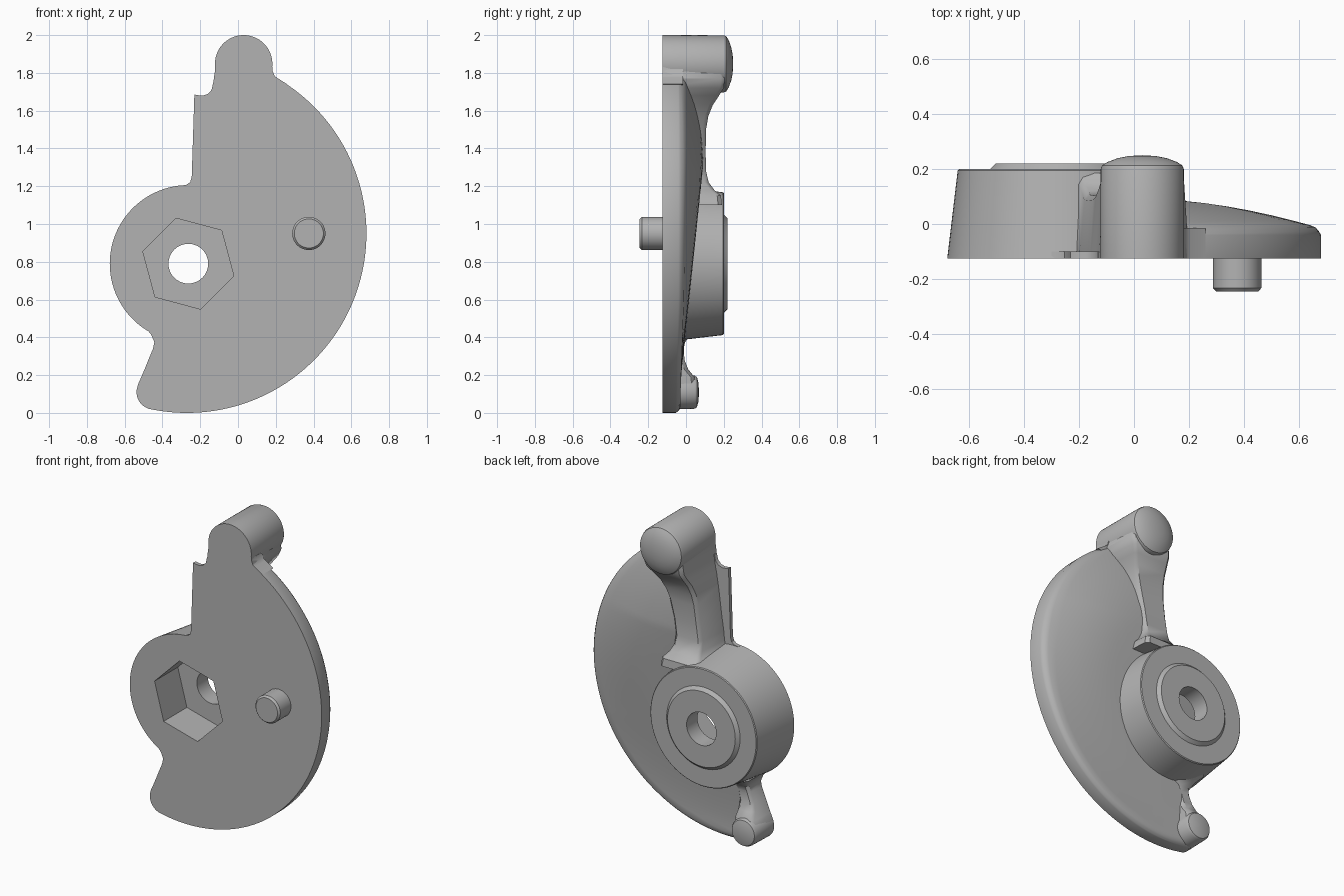
import bpy, bmesh, math
from mathutils import Vector

if "Cube" in bpy.data.objects:
    bpy.data.objects.remove(bpy.data.objects["Cube"], do_unlink=True)

FRONT = -0.125                      # flat front plane
HUB = (-0.263, 0.79)                # hub axis (x, z)
DISC, DISC_R = (-0.27, 0.95), 0.95  # centre and radius of the round rim

grey = bpy.data.materials.new("plain grey")
grey.use_nodes = True
grey.diffuse_color = (0.45, 0.45, 0.45, 1)
grey.node_tree.nodes["Principled BSDF"].inputs["Base Color"].default_value = (0.45, 0.45, 0.45, 1)


def loft(name, sections, wrap=False, angle=35):
    """Skin closed sections of equal point count; cap the ends unless wrapped."""
    bm = bmesh.new()
    rings = [[bm.verts.new(p) for p in s] for s in sections]
    n = len(rings[0])
    for i in range(len(rings) if wrap else len(rings) - 1):
        a, b = rings[i], rings[(i + 1) % len(rings)]
        for j in range(n):
            k = (j + 1) % n
            bm.faces.new((a[j], a[k], b[k], b[j]))
    if not wrap:
        bm.faces.new(rings[0])
        bm.faces.new(rings[-1])
    bmesh.ops.remove_doubles(bm, verts=bm.verts, dist=1e-5)
    bmesh.ops.recalc_face_normals(bm, faces=bm.faces)
    mesh = bpy.data.meshes.new(name)
    bm.to_mesh(mesh)
    bm.free()
    ob = bpy.data.objects.new(name, mesh)
    bpy.context.collection.objects.link(ob)
    mesh.materials.append(grey)
    smooth(ob, angle)
    return ob


def smooth(ob, angle=35):
    bpy.ops.object.select_all(action='DESELECT')
    ob.select_set(True)
    bpy.context.view_layer.objects.active = ob
    bpy.ops.object.shade_smooth_by_angle(angle=math.radians(angle))


def lathe(name, centre, profile, steps=96):
    """Spin an (r, y) profile about an axis along y."""
    turns = [2 * math.pi * i / steps for i in range(steps)]
    return loft(name, [[(centre[0] + r * math.cos(t), y, centre[1] + r * math.sin(t))
                        for r, y in profile] for t in turns], wrap=True)


def prism(name, points, y0, y1):
    return loft(name, [[(x, y, z) for x, z in points] for y in (y0, y1)])


def arm(name, stations, draft):
    """Drafted bar running in z from (x_left, x_right, z, y_back) stations."""
    out = []
    for xl, xr, z, y in stations:
        m = min(0.02, (y - FRONT) * 0.15)
        out.append([(xl, FRONT, z), (xr, FRONT, z),
                    (xr - draft, y - m, z), (xr - draft - m, y, z),
                    (xl + draft + m, y, z), (xl + draft, y - m, z)])
    return loft(name, out, angle=40)


def along(path, t):
    """Point at fraction t of a polyline's length."""
    lengths = [(b - a).length for a, b in zip(path, path[1:])]
    want = t * sum(lengths)
    for a, b, l in zip(path, path[1:], lengths):
        if want <= l:
            return a.lerp(b, want / l)
        want -= l
    return path[-1].copy()


# Crescent plate: domed back that gets lower towards the bottom
def back_height(p):
    d = DISC_R - (p - Vector(DISC)).length
    s = 1 - (1 - min(max(d, 0) / 0.5, 1)) ** 2
    top = -0.035 + 0.125 * min(max((p.y - 0.1) / 1.2, 0), 1)
    rim = -0.03 + 0.015 * min(p.y / 0.6, 1)
    drop = 0.025 * (1 - min(max(d, 0) / 0.03, 1)) ** 2
    return rim + (top - rim) * s - drop


inner = [Vector((0.0, 1.74)), Vector((-0.1, 1.2))]
for i in range(19):
    a = math.radians(70 - 10 * i)
    inner.append(Vector((HUB[0] + 0.33 * math.cos(a), HUB[1] + 0.33 * math.sin(a))))
inner += [Vector((-0.42, 0.3)), Vector((-0.47, 0.12))]

sections = []
for i in range(97):
    t = i / 96
    a = math.radians(60.5 - 163 * t)
    rim = Vector(DISC) + DISC_R * Vector((math.cos(a), math.sin(a)))
    core = along(inner, t)
    back = [rim.lerp(core, f) for f in (0, 0.01, 0.025, 0.05, 0.12, 0.2, 0.3, 0.4, 0.5, 0.6, 0.7, 0.8, 0.9, 1)]
    sections.append([(core.x, FRONT, core.y), (rim.x, FRONT, rim.y)]
                    + [(p.x, back_height(p), p.y) for p in back])
loft("crescent_plate", sections, angle=40)

# Tapered hub with raised ring and through hole
hub = lathe("hub", HUB, [(0.105, FRONT), (0.416, FRONT), (0.378, 0.195), (0.373, 0.2),
                         (0.26, 0.2), (0.24, 0.22), (0.105, 0.22)])

# Hexagonal socket cut into the front of the hub
hexagon = [(HUB[0] + 0.249 * math.cos(math.radians(105 + 60 * i)),
            HUB[1] + 0.249 * math.sin(math.radians(105 + 60 * i))) for i in range(6)]
cutter = prism("socket_cutter", hexagon, -0.3, 0.11)
cutter.hide_render = True
cut = hub.modifiers.new("socket", 'BOOLEAN')
cut.operation, cut.solver, cut.object = 'DIFFERENCE', 'EXACT', cutter
bpy.ops.object.select_all(action='DESELECT')
hub.select_set(True)
bpy.context.view_layer.objects.active = hub
bpy.ops.object.modifier_apply(modifier=cut.name)
bpy.data.objects.remove(cutter, do_unlink=True)
smooth(hub)

# Upper arm, sweeping from the hub up into the knob
arm("upper_arm", [(-0.24, 0.08, 1.10, 0.19), (-0.235, 0.07, 1.15, 0.185), (-0.215, 0.045, 1.18, 0.15),
                  (-0.205, 0.03, 1.22, 0.12), (-0.2, 0.03, 1.28, 0.106), (-0.185, 0.045, 1.38, 0.104),
                  (-0.17, 0.075, 1.5, 0.106), (-0.16, 0.10, 1.57, 0.118), (-0.15, 0.125, 1.63, 0.142),
                  (-0.14, 0.155, 1.68, 0.175), (-0.133, 0.18, 1.72, 0.2), (-0.128, 0.2, 1.77, 0.205),
                  (-0.122, 0.183, 1.81, 0.205), (-0.12, 0.18, 1.85, 0.205)], 0.02)

# Thin flange beside the upper arm
prism("side_flange", [(-0.3, 1.14), (-0.3, 1.203), (-0.272, 1.208), (-0.253, 1.222), (-0.245, 1.25),
                      (-0.231, 1.685), (-0.19, 1.679), (-0.16, 1.688), (-0.14, 1.71), (-0.131, 1.75),
                      (0, 1.75), (0, 1.14)], FRONT, -0.1)

# Small fillet where the knob meets the rim
prism("knob_fillet", [(0.1, 1.7), (0.26, 1.74), (0.205, 1.775), (0.188, 1.79), (0.18, 1.82), (0.1, 1.85)],
      FRONT, -0.015)

# Domed knob
lathe("knob", (0.03, 1.848), [(0, FRONT), (0.152, FRONT), (0.151, 0.2), (0.146, 0.213), (0.125, 0.226),
                              (0.09, 0.239), (0.05, 0.247), (0, 0.25)])

# Lower arm and its post
arm("lower_arm", [(-0.535, -0.36, 0.11, 0.05), (-0.53, -0.36, 0.15, 0.05), (-0.512, -0.36, 0.19, 0.045),
                  (-0.495, -0.36, 0.23, 0.012), (-0.475, -0.355, 0.28, -0.008), (-0.45, -0.34, 0.34, -0.012),
                  (-0.443, -0.32, 0.375, -0.005), (-0.46, -0.28, 0.415, 0.03), (-0.49, -0.26, 0.45, 0.08)], 0.01)
lathe("lower_post", (-0.445, 0.11), [(0, FRONT), (0.092, FRONT), (0.088, 0.045), (0.08, 0.058),
                                     (0.05, 0.066), (0, 0.069)], 48)

# Front pin with chamfered tip
lathe("front_pin", (0.375, 0.95), [(0, -0.1), (0.088, -0.1), (0.088, -0.233), (0.077, -0.245), (0, -0.245)], 48)
